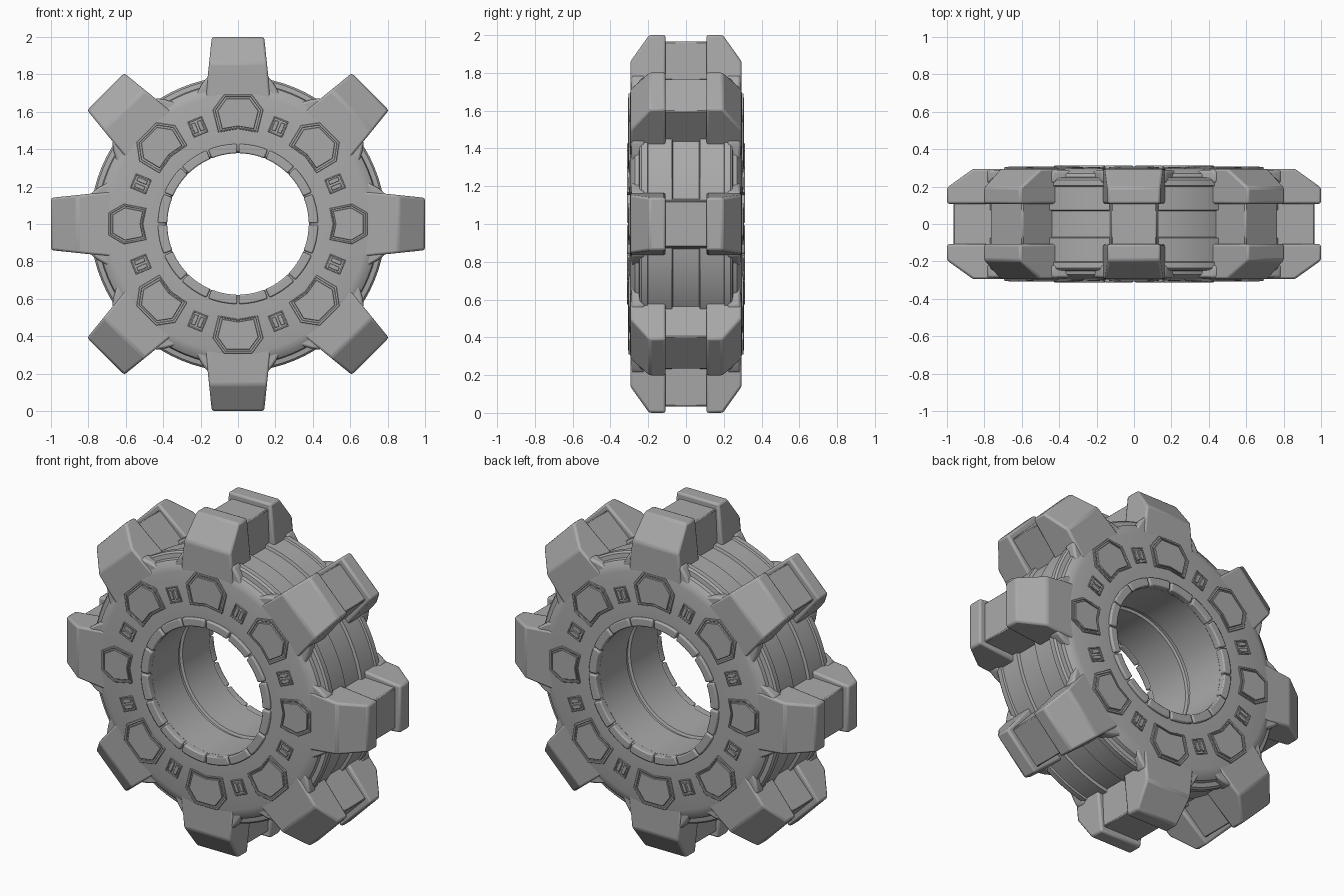
import bpy, bmesh, math
from mathutils import Vector

if "Cube" in bpy.data.objects:
    bpy.data.objects.remove(bpy.data.objects["Cube"])

CENTRE = 1.0
grey = bpy.data.materials.new("stone_grey")
grey.diffuse_color = (0.4, 0.4, 0.4, 1)
grey.use_nodes = True
grey.node_tree.nodes["Principled BSDF"].inputs["Base Color"].default_value = grey.diffuse_color


def place(t, y, r, a):
    """Tangential, axial and radial offsets on the wheel at angle a from the top."""
    return Vector((t * math.cos(a) + r * math.sin(a), y,
                   CENTRE + r * math.cos(a) - t * math.sin(a)))


def finish(bm, name, bevel=0.0, segments=2):
    bmesh.ops.recalc_face_normals(bm, faces=bm.faces)
    me = bpy.data.meshes.new(name)
    bm.to_mesh(me)
    bm.free()
    me.materials.append(grey)
    ob = bpy.data.objects.new(name, me)
    bpy.context.collection.objects.link(ob)
    bpy.ops.object.select_all(action='DESELECT')
    ob.select_set(True)
    bpy.context.view_layer.objects.active = ob
    bpy.ops.object.shade_smooth_by_angle(angle=math.radians(32))
    if bevel:
        m = ob.modifiers.new("edge_bevel", 'BEVEL')
        m.width, m.segments = bevel, segments
        m.limit_method, m.angle_limit = 'ANGLE', math.radians(30)
    return ob


def bridge(bm, loops, closed=False):
    """Quads between successive vertex loops of equal length."""
    n = len(loops[0])
    pairs = list(zip(loops, loops[1:]))
    if closed:
        pairs.append((loops[-1], loops[0]))
    for p, q in pairs:
        for i in range(n):
            j = (i + 1) % n
            bm.faces.new((p[i], p[j], q[j], q[i]))


def loop(bm, poly, y, a):
    return [bm.verts.new(place(t, y, r, a)) for t, r in poly]


def prism(bm, poly, y0, y1, a):
    p, q = loop(bm, poly, y0, a), loop(bm, poly, y1, a)
    bridge(bm, [p, q])
    bm.faces.new(p)
    bm.faces.new(q)


def frame(bm, outer, inner, y0, y1, a):
    bridge(bm, [loop(bm, outer, y0, a), loop(bm, outer, y1, a),
                loop(bm, inner, y1, a), loop(bm, inner, y0, a)], closed=True)


def scaled(poly, k, kt=None):
    c = sum((Vector(p) for p in poly), Vector((0, 0))) / len(poly)
    return [(c.x + (t - c.x) * (kt or k), c.y + (r - c.y) * k) for t, r in poly]


# Wheel body: a stepped half profile mirrored and turned about the axis
half = [(0.395, 0.012), (0.38, 0.018), (0.38, 0.285), (0.39, 0.296), (0.425, 0.296),
        (0.69, 0.297), (0.725, 0.288), (0.75, 0.27), (0.755, 0.25), (0.78, 0.246),
        (0.79, 0.235), (0.79, 0.205), (0.78, 0.2), (0.78, 0.075), (0.763, 0.07)]
profile = half + [(r, -y) for r, y in reversed(half)]
bm = bmesh.new()
N = 80
rings = [[bm.verts.new(place(0, y, r, math.tau * k / N)) for r, y in profile]
         for k in range(N)]
bridge(bm, rings, closed=True)
finish(bm, "wheel_body")

# Teeth: a chamfered shell on each side and a narrower block in between
bm = bmesh.new()
bc = bmesh.new()
side = [(0.66, 0.108), (1.0, 0.108), (1.0, 0.195), (0.86, 0.295), (0.66, 0.295)]
for k in range(8):
    a = math.tau * k / 8
    for s in (-1, 1):
        walls = []
        for d in (-1, 1):
            walls.append([bm.verts.new(place(d * (0.14 + 0.104 * (1 - r)), s * y, r, a))
                          for r, y in side])
        bridge(bm, walls)
        bm.faces.new(walls[0])
        bm.faces.new(walls[1])
    prism(bc, [(-0.135, 0.68), (0.135, 0.68), (0.122, 0.965), (-0.122, 0.965)],
          -0.13, 0.13, a)
finish(bm, "tooth_shells", 0.012)
finish(bc, "tooth_cores", 0.006, 1)

# Root flares that blend each tooth into the wheel face
bm = bmesh.new()
for k in range(8):
    for s in (-1, 1):
        for d in (-1, 1):
            prism(bm, [(d * 0.12, 0.66), (d * 0.24, 0.66), (d * 0.195, 0.745),
                       (d * 0.166, 0.785), (d * 0.12, 0.80)],
                  s * 0.22, s * 0.288, math.tau * k / 8)
finish(bm, "tooth_root_flares", 0.012)

# Hub rim: sixteen arc blocks with notches between them
bm = bmesh.new()
for k in range(16):
    a = math.tau * (k + 0.5) / 16
    spread = math.pi / 16 - 0.012
    arc = [spread * (i / 3 - 1) for i in range(7)]
    poly = [(0.428 * math.sin(b), 0.428 * math.cos(b)) for b in arc]
    poly += [(0.378 * math.sin(b), 0.378 * math.cos(b)) for b in reversed(arc)]
    for s in (-1, 1):
        prism(bm, poly, s * 0.27, s * 0.313, a)
finish(bm, "hub_rim_blocks", 0.007)

# Face panels: five-sided plates with a fine groove inside a raised border
panel = [(-0.075, 0.692), (0.075, 0.692), (0.135, 0.61), (0.105, 0.49),
         (0.0, 0.508), (-0.105, 0.49), (-0.135, 0.61)]
bm = bmesh.new()
for k in range(8):
    a = math.tau * k / 8
    shape = [(t * (0.8 if k in (2, 6) else 1.0), r) for t, r in panel]
    for s in (-1, 1):
        frame(bm, shape, scaled(shape, 0.89), s * 0.292, s * 0.305, a)
        prism(bm, scaled(shape, 0.81), s * 0.292, s * 0.307, a)
finish(bm, "face_panels", 0.002, 1)

# Vents: small framed plates holding two upright bars
bm = bmesh.new()
box = [(-0.041, 0.517), (0.041, 0.517), (0.041, 0.607), (-0.041, 0.607)]
for k in range(8):
    a = math.tau * (k + 0.5) / 8
    for s in (-1, 1):
        frame(bm, box, scaled(box, 0.84), s * 0.292, s * 0.303, a)
        for d in (-1, 1):
            bar = [(d * 0.017 + t * 0.27, 0.562 + (r - 0.562) * 0.62) for t, r in box]
            prism(bm, bar, s * 0.292, s * 0.304, a)
finish(bm, "face_vents", 0.002, 1)
